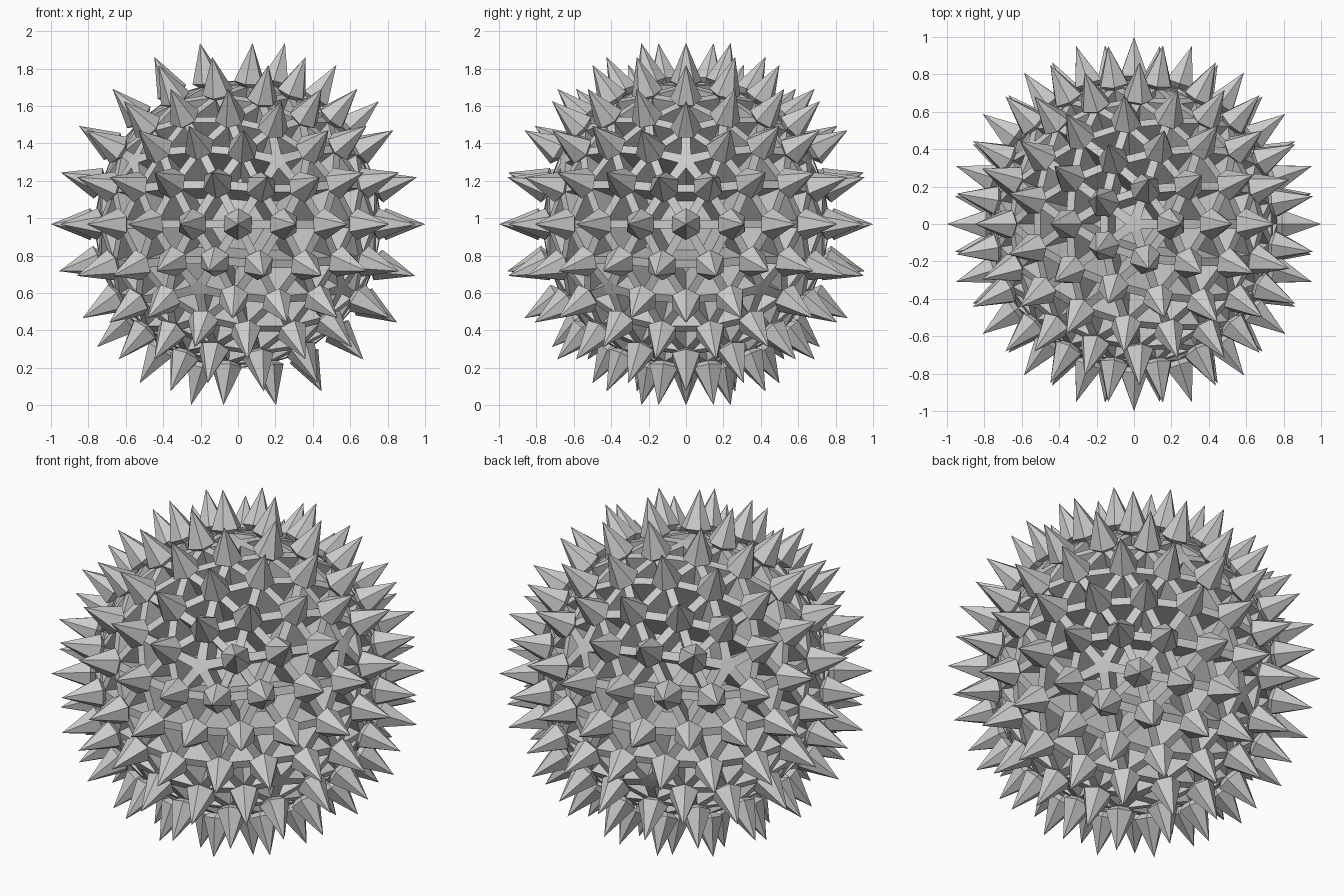
import bpy, bmesh, math
from mathutils import Vector

if "Cube" in bpy.data.objects:
    bpy.data.objects.remove(bpy.data.objects["Cube"])

SHELL_R = 0.765    # outer radius of the bars
PIT_R = 0.55       # floor of the triangular pits
BAR = 0.045        # bar width / radius of the small joint polygon
RING_R = 0.79      # widest level of each spike
RING_W = 0.085     # half width of each spike
TIP_R = 1.0
CENTRE = Vector((0, 0, 0.968))

# Guide sphere: five-sided joints stay flat, six-sided joints carry spikes
bpy.ops.mesh.primitive_ico_sphere_add(subdivisions=3, radius=1)
guide = bpy.context.object
src = bmesh.new()
src.from_mesh(guide.data)
bpy.data.objects.remove(guide, do_unlink=True)
src.verts.ensure_lookup_table()
src.faces.ensure_lookup_table()


def finish(bm, name):
    bmesh.ops.translate(bm, verts=bm.verts, vec=CENTRE)
    me = bpy.data.meshes.new(name)
    bm.to_mesh(me)
    bm.free()
    ob = bpy.data.objects.new(name, me)
    bpy.context.collection.objects.link(ob)


def face_dirs(v):
    """Faces round a vertex, counter-clockwise, with tangent directions."""
    n = v.co.normalized()
    out = []
    for f in v.link_faces:
        d = f.calc_center_median() - v.co
        out.append((f, (d - n * d.dot(n)).normalized()))
    a = out[0][1]
    b = n.cross(a)
    out.sort(key=lambda p: math.atan2(p[1].dot(b), p[1].dot(a)))
    return n, out


shell = bmesh.new()
spikes = bmesh.new()
corner = {}
for v in src.verts:
    n, dirs = face_dirs(v)
    # Joint polygon where the bars meet
    ring = []
    for f, d in dirs:
        c = shell.verts.new(n * SHELL_R + d * BAR)
        corner[v.index, f.index] = c
        ring.append(c)
    shell.faces.new(ring)
    # Flared six-sided spike
    if len(dirs) == 6:
        low = [spikes.verts.new(n * (SHELL_R - 0.005) + d * BAR) for f, d in dirs]
        wide = [spikes.verts.new(n * RING_R + d * RING_W) for f, d in dirs]
        tip = spikes.verts.new(n * TIP_R)
        spikes.faces.new(low[::-1])
        for i in range(6):
            j = (i + 1) % 6
            spikes.faces.new((low[i], low[j], wide[j], wide[i]))
            spikes.faces.new((wide[i], wide[j], tip))

# Bars between joints
for e in src.edges:
    a, b = e.verts
    f, g = e.link_faces
    quad = [corner[a.index, f.index], corner[b.index, f.index],
            corner[b.index, g.index], corner[a.index, g.index]]
    shell.faces.new(quad)

# Tapered triangular pits
for f in src.faces:
    top = [corner[v.index, f.index] for v in f.verts]
    floor = [shell.verts.new(c.co * (PIT_R / SHELL_R)) for c in top]
    shell.faces.new(floor)
    for i in range(3):
        j = (i + 1) % 3
        shell.faces.new((top[i], top[j], floor[j], floor[i]))

bmesh.ops.recalc_face_normals(shell, faces=shell.faces)
src.free()
finish(shell, "lattice_shell")
finish(spikes, "spikes")
